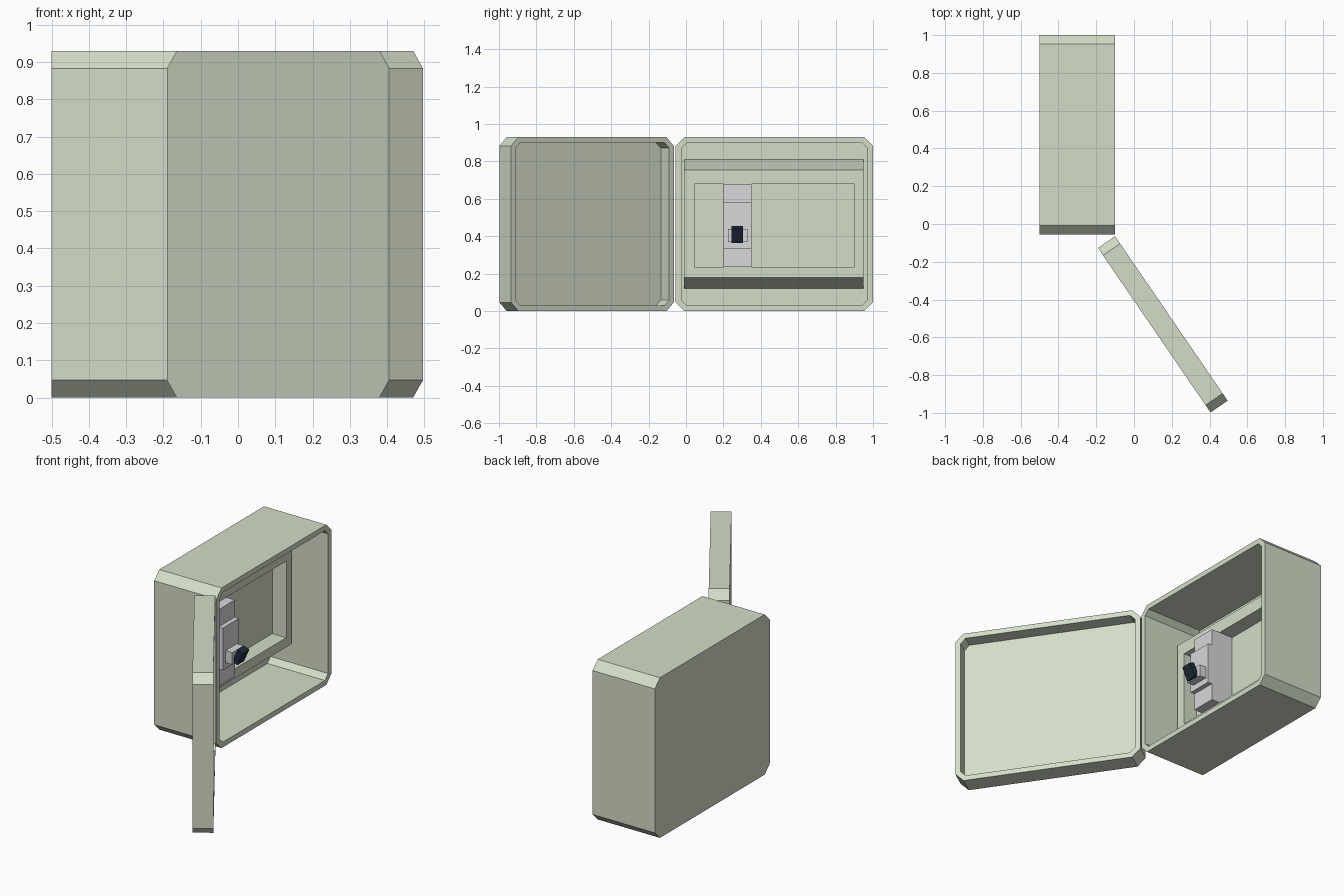
import bpy, bmesh, math
from mathutils import Matrix

if "Cube" in bpy.data.objects:
    bpy.data.objects.remove(bpy.data.objects["Cube"])


def material(name, rgb):
    m = bpy.data.materials.new(name)
    m.diffuse_color = (*rgb, 1)
    m.use_nodes = True
    m.node_tree.nodes["Principled BSDF"].inputs["Base Color"].default_value = m.diffuse_color
    return m


SAGE = material("sage_paint", (0.66, 0.72, 0.58))
GREY = material("switch_grey", (0.69, 0.68, 0.70))
NAVY = material("dark_navy", (0.015, 0.024, 0.042))


def skin(name, rings, mat, matrix=None):
    """Join successive point rings with quads and cap both ends."""
    bm = bmesh.new()
    loops = [[bm.verts.new(p) for p in r] for r in rings]
    for a, b in zip(loops, loops[1:]):
        for i in range(len(a)):
            j = (i + 1) % len(a)
            bm.faces.new((a[i], a[j], b[j], b[i]))
    bm.faces.new(loops[0][::-1])
    bm.faces.new(loops[-1])
    bmesh.ops.recalc_face_normals(bm, faces=bm.faces)
    if matrix:
        bm.transform(matrix)
    mesh = bpy.data.meshes.new(name)
    bm.to_mesh(mesh)
    bm.free()
    mesh.materials.append(mat)
    ob = bpy.data.objects.new(name, mesh)
    bpy.context.collection.objects.link(ob)
    return ob


def rect(x, y0, y1, z0, z1):
    return [(x, y0, z0), (x, y1, z0), (x, y1, z1), (x, y0, z1)]


def octagon(x, y0, y1, z0, z1, c):
    return [(x, y0 + c, z0), (x, y1 - c, z0), (x, y1, z0 + c), (x, y1, z1 - c),
            (x, y1 - c, z1), (x, y0 + c, z1), (x, y0, z1 - c), (x, y0, z0 + c)]


def tray(name, x0, x1, y0, y1, matrix=None, wall=0.03, c=0.047, h=0.93):
    """Chamfered open shell facing +x."""
    inner = (y0 + wall, y1 - wall, wall, h - wall, c - wall * 0.586)
    return skin(name, [octagon(x0, y0, y1, 0, h, c), octagon(x1, y0, y1, 0, h, c),
                       octagon(x1, *inner), octagon(x0 + wall, *inner)], SAGE, matrix)


# Cabinet and its open door, swung about the front hinge edge
tray("cabinet_shell", -0.5, -0.1, -0.055, 1.0)
swing = Matrix.Translation((-0.1, -0.065, 0)) @ Matrix.Rotation(math.radians(34.4), 4, 'Z')
tray("door", -0.11, 0, -1.055, 0, swing)

# Inner panel with sloped top and bottom and a recessed bay
skin("inner_panel", [rect(-0.47, -0.01, 0.95, 0.12, 0.81), rect(-0.32, -0.01, 0.95, 0.18, 0.755),
                     rect(-0.32, 0.045, 0.9, 0.235, 0.68), rect(-0.41, 0.045, 0.9, 0.235, 0.68)], SAGE)

# Breaker body: stepped profile extruded along y
steps = [(-0.41, 0.235), (-0.265, 0.235), (-0.265, 0.335), (-0.238, 0.335),
         (-0.238, 0.58), (-0.265, 0.58), (-0.265, 0.68), (-0.41, 0.68)]
skin("breaker_body", [[(x, y, z) for x, z in steps] for y in (0.2, 0.35)], GREY)

# Switch base and tilted lever
skin("switch_base", [rect(x, 0.225, 0.33, 0.37, 0.44) for x in (-0.238, -0.195)], GREY)
tilt = Matrix.Translation((-0.175, 0.275, 0.41)) @ Matrix.Rotation(math.radians(25), 4, 'Y')
skin("switch_lever", [rect(x, -0.031, 0.031, -0.042, 0.042) for x in (-0.018, 0.018)], NAVY, tilt)
